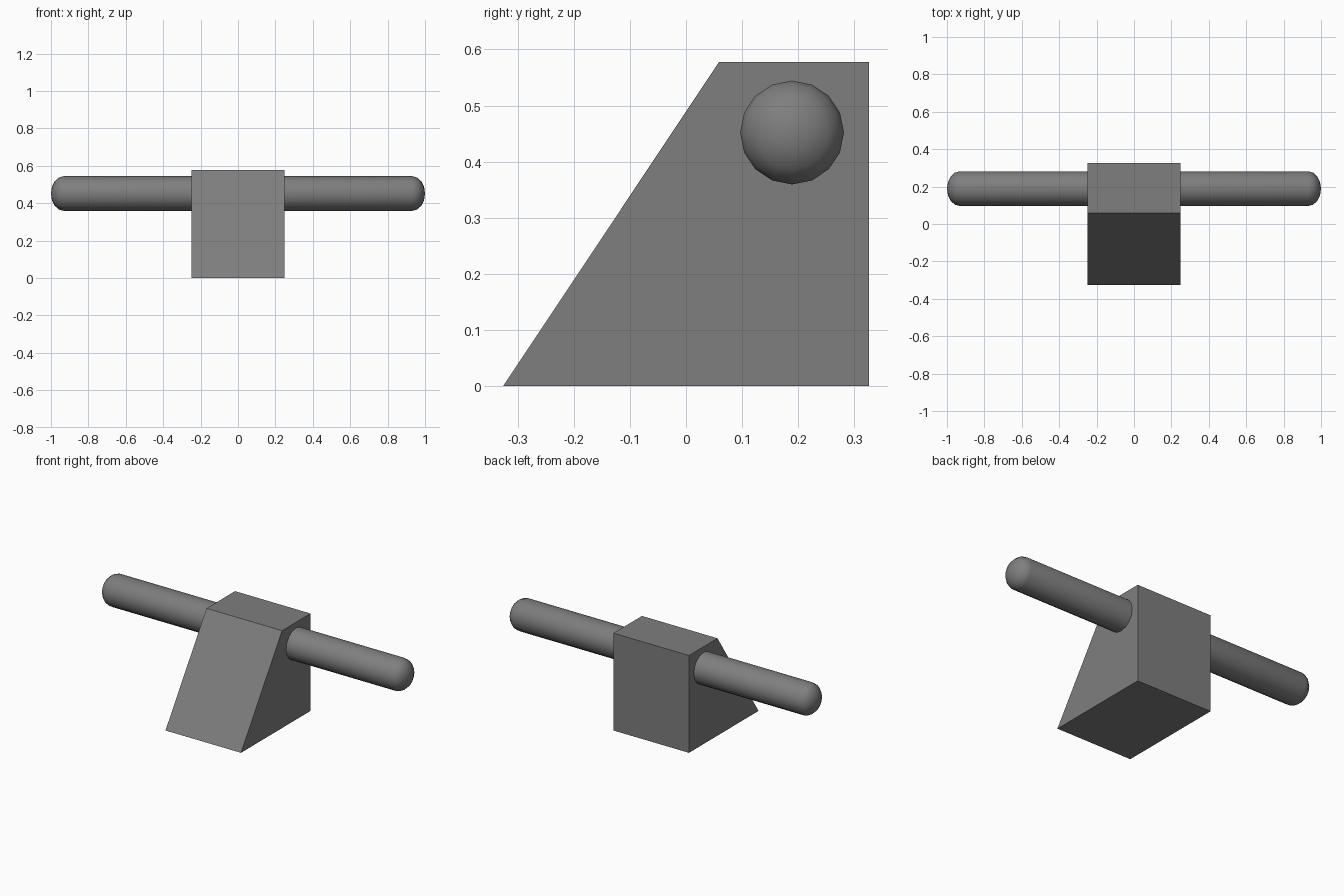
import bpy
import bmesh
import math
from mathutils import Vector

cube = bpy.data.objects.get("Cube")
if cube:
    bpy.data.objects.remove(cube, do_unlink=True)

grey = bpy.data.materials.new("mid grey")
grey.use_nodes = True
colour = (0.21, 0.21, 0.21, 1)
grey.diffuse_color = colour
grey.node_tree.nodes["Principled BSDF"].inputs["Base Color"].default_value = colour


def add_object(name, bm):
    bmesh.ops.recalc_face_normals(bm, faces=bm.faces)
    mesh = bpy.data.meshes.new(name)
    bm.to_mesh(mesh)
    bm.free()
    mesh.materials.append(grey)
    obj = bpy.data.objects.new(name, mesh)
    bpy.context.collection.objects.link(obj)
    return obj


# Wedge body: side profile (y, z) extruded across x
half_width = 0.248
profile = [(-0.326, 0), (0.326, 0), (0.326, 0.578), (0.059, 0.578)]
bm = bmesh.new()
side = bm.faces.new([bm.verts.new((-half_width, y, z)) for y, z in profile])
extruded = bmesh.ops.extrude_face_region(bm, geom=[side])["geom"]
bmesh.ops.translate(bm, vec=Vector((2 * half_width, 0, 0)),
                    verts=[v for v in extruded if isinstance(v, bmesh.types.BMVert)])
add_object("wedge_body", bm)

# Crossbar with rounded ends: half outline (x, radius), mirrored and lathed
radius, straight, cap = 0.0925, 0.932, 0.068
sides, cap_steps = 16, 4
angles = [i * math.pi / 2 / cap_steps for i in range(cap_steps + 1)]
right_end = [(straight + cap * math.sin(a), radius * math.cos(a)) for a in angles]
outline = [(-x, r) for x, r in reversed(right_end)] + right_end
bm = bmesh.new()
verts = [bm.verts.new((x, 0, r)) for x, r in outline]
edges = [bm.edges.new(pair) for pair in zip(verts, verts[1:])]
bmesh.ops.spin(bm, geom=verts + edges, cent=(0, 0, 0), axis=(1, 0, 0),
               angle=2 * math.pi, steps=sides)
bmesh.ops.remove_doubles(bm, verts=bm.verts, dist=0.0005)
bar = add_object("crossbar", bm)
bar.location = (0, 0.189, 0.452)

bpy.ops.object.select_all(action="DESELECT")
bar.select_set(True)
bpy.context.view_layer.objects.active = bar
bpy.ops.object.shade_smooth_by_angle(angle=math.radians(50))
